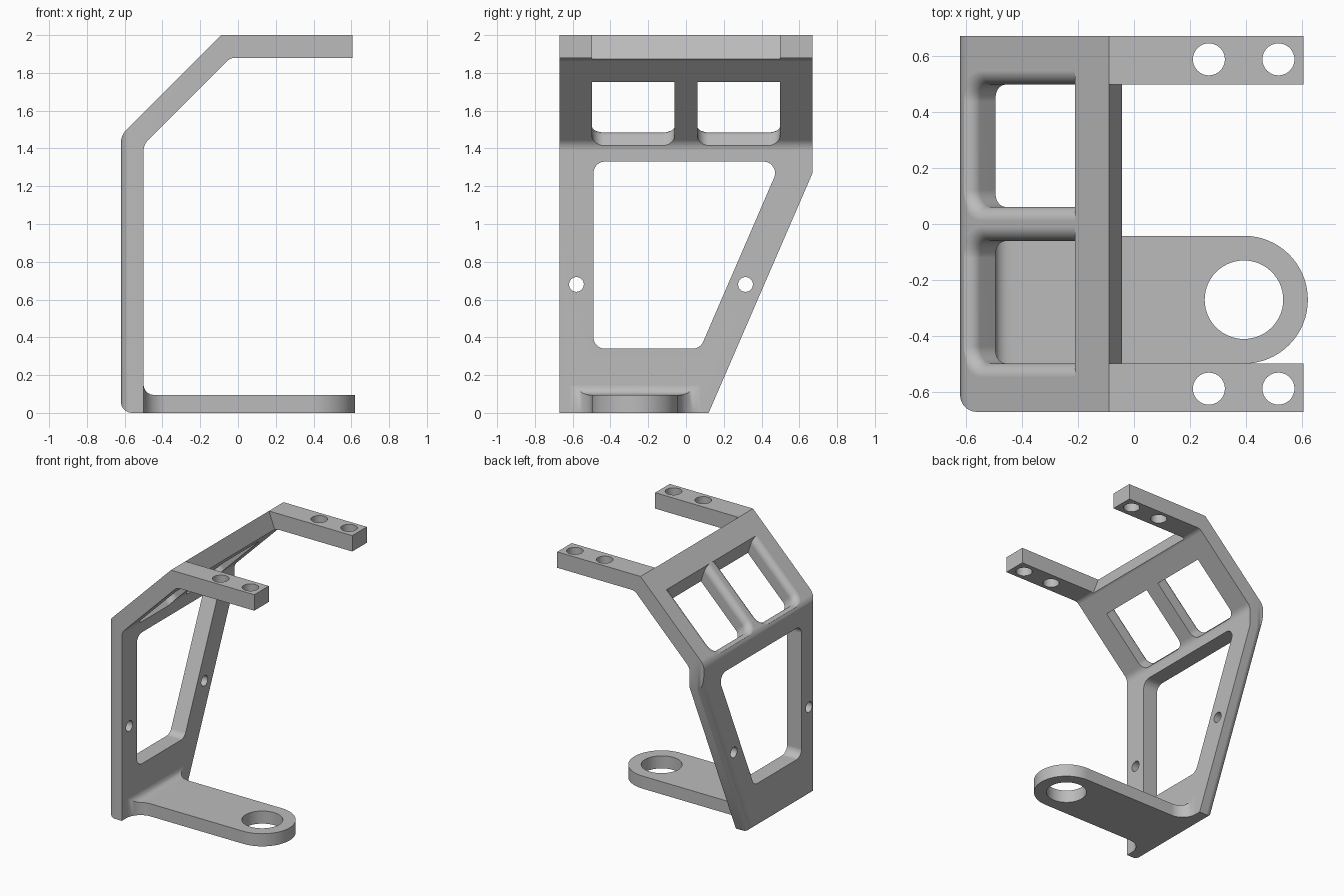
import bpy, bmesh, math
from mathutils import Vector

if "Cube" in bpy.data.objects:
    bpy.data.objects.remove(bpy.data.objects["Cube"], do_unlink=True)

grey = bpy.data.materials.new("light grey metal")
grey.use_nodes = True
grey.diffuse_color = (0.5, 0.5, 0.5, 1)
grey.node_tree.nodes["Principled BSDF"].inputs["Base Color"].default_value = (0.5, 0.5, 0.5, 1)

STEPS = 8
QUARTER = [math.pi / 2 * i / STEPS for i in range(STEPS + 1)]


def fillet(corners):
    """Round the corners (a, b, radius) of a 2D polygon."""
    out = []
    for i, (a, b, r) in enumerate(corners):
        p = Vector((a, b))
        if r == 0:
            out.append(p)
            continue
        u = (Vector(corners[i - 1][:2]) - p).normalized()
        v = (Vector(corners[(i + 1) % len(corners)][:2]) - p).normalized()
        half = u.angle(v) / 2
        c = p + (u + v).normalized() * r / math.sin(half)
        start = p + u * r / math.tan(half) - c
        end = p + v * r / math.tan(half) - c
        for k in range(STEPS + 1):
            out.append(c + start.lerp(end, k / STEPS).normalized() * r)
    return out


def loft(name, rings):
    """Skin a closed solid through rings of equal point count."""
    bm = bmesh.new()
    rows = [[bm.verts.new(p) for p in ring] for ring in rings]
    n = len(rows[0])
    for low, high in zip(rows, rows[1:]):
        for i in range(n):
            j = (i + 1) % n
            bm.faces.new((low[i], low[j], high[j], high[i]))
    bm.faces.new(rows[0][::-1])
    bm.faces.new(rows[-1])
    bmesh.ops.remove_doubles(bm, verts=bm.verts, dist=1e-5)
    bmesh.ops.recalc_face_normals(bm, faces=bm.faces)
    mesh = bpy.data.meshes.new(name)
    bm.to_mesh(mesh)
    bm.free()
    mesh.materials.append(grey)
    ob = bpy.data.objects.new(name, mesh)
    bpy.context.collection.objects.link(ob)
    return ob


def prism_y(name, pts, y0, y1):
    return loft(name, [[(p[0], y, p[1]) for p in pts] for y in (y0, y1)])


def prism_x(name, pts, x0, x1):
    return loft(name, [[(x, p[0], p[1]) for p in pts] for x in (x0, x1)])


def prism_z(name, pts, z0, z1):
    return loft(name, [[(p[0], p[1], z) for p in pts] for z in (z0, z1)])


def circle(a, b, r, n=40):
    return [(a + r * math.cos(math.tau * i / n), b + r * math.sin(math.tau * i / n))
            for i in range(n)]


def combine(target, tool, operation="DIFFERENCE"):
    tool.hide_render = True
    mod = target.modifiers.new("combine", "BOOLEAN")
    mod.operation, mod.solver, mod.object = operation, "EXACT", tool
    bpy.context.view_layer.objects.active = target
    bpy.ops.object.modifier_apply(modifier=mod.name)
    bpy.data.objects.remove(tool, do_unlink=True)


# Bent sheet: upright wall, sloped shoulder and flat top
bracket = prism_y("bracket_frame", fillet([
    (-0.62, -0.1, 0), (-0.62, 1.47, 0.1), (-0.09, 2.0, 0), (0.605, 2.0, 0),
    (0.605, 1.88, 0), (-0.04, 1.88, 0.06), (-0.5, 1.42, 0.08), (-0.5, -0.1, 0)]), -0.8, 0.8)

# Tapered side outline with a rounded outer rim
R = 0.06


def outline(x, e):
    return [(x, -0.67 + e, e), (x, 0.12 - 0.657 * e, e), (x, 0.67, 1.27 + 2.52 * e),
            (x, 0.67, 2.1), (x, -0.67 + e, 2.1)]


rings = [outline(-0.7, R)]
rings += [outline(-0.62 + R - R * math.cos(a), R * (1 - math.sin(a))) for a in QUARTER]
rings.append(outline(1, 0))
combine(bracket, loft("outline_tool", rings), "INTERSECT")

# Gap that leaves two arms on the top
combine(bracket, prism_y("arm_gap", [(-0.1275, 2.1), (0, 1.76), (1, 1.76), (1, 2.1)], -0.497, 0.497))

# Large opening in the wall
combine(bracket, prism_x("wall_opening", fillet([
    (-0.49, 0.34, 0.06), (0.075, 0.34, 0.06), (0.503, 1.33, 0.06), (-0.49, 1.33, 0.06)]), -0.8, -0.3))

# Two shoulder windows, rounded over on the outside
FLARE = 0.05


def window_ring(d, e, y0, y1):
    low, top, r = 0.05 - e, 0.58 - 0.5 * d, 0.06 + e
    pts = fillet([(low, y0 - e, r), (low, y1 + e, r), (top, y1 + e, 0), (top, y0 - e, 0)])
    k = math.sqrt(0.5)
    return [(-0.62 + (s + d) * k, y, 1.47 + (s - d) * k) for s, y in pts]


for y0, y1 in ((-0.497, -0.061), (0.061, 0.497)):
    rings = [window_ring(-0.1, FLARE, y0, y1)]
    rings += [window_ring(FLARE * (1 - math.cos(a)), FLARE * (1 - math.sin(a)), y0, y1)
              for a in QUARTER]
    rings.append(window_ring(0.25, 0, y0, y1))
    combine(bracket, loft("window_tool", rings))

# Screw holes in the wall and the arms
for y in (-0.58, 0.315):
    combine(bracket, prism_x("wall_hole", circle(y, 0.68, 0.039), -0.8, -0.3))
for x in (0.267, 0.515):
    for y in (-0.587, 0.587):
        combine(bracket, prism_z("arm_hole", circle(x, y, 0.057), 1.7, 2.2))

# Foot plate: flared root, straight run and round end
MID, HALF, THICK = -0.27, 0.228, 0.095


def foot_ring(x, w, h):
    return [(x, MID - w, 0), (x, MID + w, 0), (x, MID + w, h), (x, MID - w, h)]


def flare(t, r):
    t = min(t, r)
    return r - math.sqrt(max(0, r * r - (r - t) ** 2))


rings = [foot_ring(-0.54, HALF + 0.12, THICK + 0.055)]
for a in QUARTER:
    t = 0.12 * (1 - math.cos(a))
    rings.append(foot_ring(-0.5 + t, HALF + flare(t, 0.12), THICK + flare(t, 0.055)))
for i in range(2 * STEPS + 1):
    a = math.pi / 2 * i / (2 * STEPS)
    rings.append(foot_ring(0.392 + HALF * math.sin(a), HALF * math.cos(a), THICK))
foot = loft("foot_plate", rings)
combine(foot, prism_z("foot_hole", circle(0.392, MID, 0.14, 56), -0.2, 0.4))
combine(bracket, foot, "UNION")

# Smooth rounded areas, keep flat faces crisp
bpy.ops.object.select_all(action="DESELECT")
bracket.select_set(True)
bpy.context.view_layer.objects.active = bracket
bpy.ops.object.shade_smooth_by_angle(angle=math.radians(30))
weighted = bracket.modifiers.new("weighted_normals", "WEIGHTED_NORMAL")
weighted.keep_sharp = True
